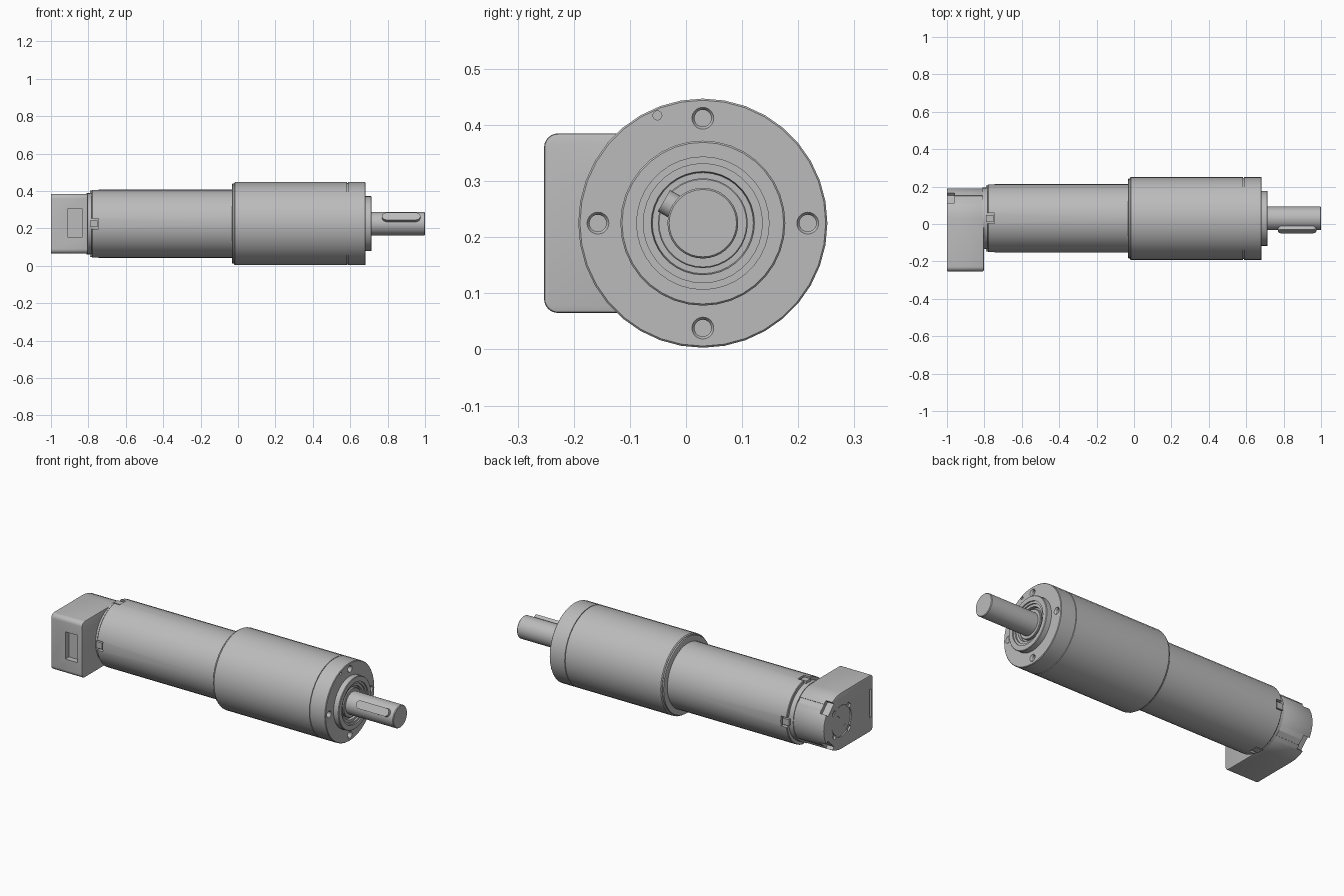
import bpy, bmesh
from math import sin, cos, pi, radians
from mathutils import Matrix, Vector

if "Cube" in bpy.data.objects:
    bpy.data.objects.remove(bpy.data.objects["Cube"])

AY, AZ = 0.03, 0.225          # centre line of the motor, parallel to x
AXIS = Matrix.Translation((0, AY, AZ))

grey = bpy.data.materials.new("machined grey")
grey.use_nodes = True
COLOUR = (0.5, 0.5, 0.5, 1)
grey.diffuse_color = COLOUR
grey.node_tree.nodes["Principled BSDF"].inputs["Base Color"].default_value = COLOUR


def finish(bm, name, matrix=Matrix()):
    bmesh.ops.recalc_face_normals(bm, faces=bm.faces)
    mesh = bpy.data.meshes.new(name)
    bm.transform(matrix)
    bm.to_mesh(mesh)
    bm.free()
    mesh.materials.append(grey)
    ob = bpy.data.objects.new(name, mesh)
    bpy.context.collection.objects.link(ob)
    return ob


def lathe(name, profile, n=36, matrix=AXIS):
    """Turn (x, radius) points about the x axis; ends on the axis are capped."""
    bm = bmesh.new()
    rings = []
    for x, r in profile:
        rings.append([bm.verts.new((x, r * cos(2 * pi * i / n), r * sin(2 * pi * i / n)))
                      for i in range(n)])
    for a, b in zip(rings, rings[1:]):
        for i in range(n):
            j = (i + 1) % n
            bm.faces.new((a[i], a[j], b[j], b[i]))
    bm.faces.new(rings[0])
    bm.faces.new(rings[-1])
    return finish(bm, name, matrix)


def prism(name, outline, low, high, matrix=Matrix()):
    """Extrude an outline of (y, z) points along x."""
    bm = bmesh.new()
    face = bm.faces.new([bm.verts.new((low, y, z)) for y, z in outline])
    new = bmesh.ops.extrude_face_region(bm, geom=[face])["geom"]
    bmesh.ops.translate(bm, vec=(high - low, 0, 0),
                        verts=[v for v in new if isinstance(v, bmesh.types.BMVert)])
    return finish(bm, name, matrix)


def box(name, centre, size, matrix=Matrix()):
    bm = bmesh.new()
    bmesh.ops.create_cube(bm, size=1)
    bm.transform(Matrix.Translation(centre) @ Matrix.Diagonal((*size, 1)))
    return finish(bm, name, matrix)


def arc(cy, cz, r, start, end, steps):
    return [(cy + r * cos(radians(start + (end - start) * i / steps)),
             cz + r * sin(radians(start + (end - start) * i / steps)))
            for i in range(steps + 1)]


def turned(angle):
    """Frame on the axis whose +y points outwards at the given angle."""
    return AXIS @ Matrix.Rotation(radians(angle), 4, 'X')


def modify(ob, name, kind, **settings):
    mod = ob.modifiers.new(name, kind)
    for key, value in settings.items():
        setattr(mod, key, value)
    bpy.ops.object.select_all(action='DESELECT')
    ob.select_set(True)
    bpy.context.view_layer.objects.active = ob
    bpy.ops.object.modifier_apply(modifier=mod.name)


def cut(ob, cutters):
    for c in cutters:
        modify(ob, "cut", 'BOOLEAN', object=c, operation='DIFFERENCE', solver='EXACT')
        bpy.data.objects.remove(c)


# Gearbox: rear lip, main barrel and front flange with a seam between
lathe("gearbox_rear_lip", [(-0.032, 0.208), (-0.03, 0.214), (-0.015, 0.214)])
lathe("gearbox_barrel", [(-0.022, 0.217), (-0.017, 0.222), (0.583, 0.222), (0.583, 0.217),
                         (0.589, 0.217)])
flange = lathe("gearbox_flange", [(0.587, 0.222), (0.68, 0.222), (0.683, 0.219)])

# Four countersunk screw holes and one small pin hole
holes = []
for a in range(0, 360, 90):
    holes.append(lathe("hole", [(0.63, 0.015), (0.676, 0.015), (0.69, 0.024)], 20,
                       turned(a) @ Matrix.Translation((0, 0.187, 0))))
holes.append(lathe("hole", [(0.66, 0.008), (0.69, 0.008)], 14,
                   Matrix.Translation((0, -0.051, 0.417))))
cut(flange, holes)

# Raised pilot with stepped bearing seat, ending at the bottom of the seat
lathe("pilot_ring", [(0.67, 0.147), (0.712, 0.147), (0.715, 0.144), (0.715, 0.118),
                     (0.708, 0.118), (0.708, 0.106), (0.7, 0.106), (0.7, 0.092),
                     (0.685, 0.09), (0.685, 0.06)])
lathe("bearing_inner_ring", [(0.68, 0.08), (0.698, 0.08), (0.7, 0.078), (0.7, 0.06)])

# Output shaft and its round-ended key
lathe("output_shaft", [(0.68, 0.063), (0.996, 0.063), (1.0, 0.06)])
W = 0.022
bm = bmesh.new()
ends = [(0.953, -90), (0.792, 90)]
outline = [p for x, a in ends for p in arc(x, 0, W, a, a + 180, 10)]
bottom = bm.faces.new([bm.verts.new((x, 0.04, z)) for x, z in outline])
extruded = bmesh.ops.extrude_face_region(bm, geom=[bottom])["geom"]
bmesh.ops.translate(bm, vec=(0, 0.04, 0),
                    verts=[v for v in extruded if isinstance(v, bmesh.types.BMVert)])
finish(bm, "shaft_key", turned(150))

# Motor tube with a notch on each quarter of its rear rim
tube = lathe("motor_tube", [(-0.782, 0.18), (-0.779, 0.183), (-0.02, 0.183)])
cut(tube, [box("notch", (-0.77, 0.185, 0), (0.05, 0.05, 0.056), turned(a))
           for a in range(0, 360, 90)])
lathe("motor_rear_collar", [(-0.81, 0.164), (-0.77, 0.164)])
for a in range(0, 360, 90):
    box("collar_tongue", (-0.772, 0.166, 0), (0.04, 0.022, 0.036), turned(a))

# Encoder housing: square towards the front, round towards the back
R = 0.16
outline = (arc(AY, AZ, R, -90, 90, 18) + arc(-0.228, AZ + R - 0.025, 0.025, 90, 180, 6)
           + arc(-0.228, AZ - R + 0.025, 0.025, 180, 270, 6))
housing = prism("encoder_housing", outline, -1.0, -0.803)
modify(housing, "soft edge", 'BEVEL', width=0.005, segments=2, limit_method='ANGLE',
       angle_limit=radians(40))
cutters = [box("socket", (-0.871, -0.25, AZ + 0.003), (0.076, 0.06, 0.155)),
           box("end_slot", (-1.0, -0.228, AZ), (0.03, 0.018, 0.16))]
for a in (45, -45):
    cutters.append(box("rim_notch", (-0.985, 0.16, 0), (0.05, 0.05, 0.075), turned(a)))
    # long narrow groove beside each rim notch
    cutters.append(box("side_groove", (-0.88, 0.16, 0), (0.2, 0.01, 0.03), turned(a)))
# shallow ring and four keys around the end disc
cutters.append(lathe("disc_recess", [(-1.02, 0.088), (-0.993, 0.088)]))
for a in range(45, 360, 90):
    cutters.append(box("disc_key", (-1.0, 0.092, 0), (0.02, 0.024, 0.03), turned(a)))
cut(housing, cutters)

# Slotted end disc
disc = lathe("encoder_end_disc", [(-0.996, 0.083), (-0.985, 0.083)])
cut(disc, [box("slot", (-0.996, 0, 0), (0.012, 0.1, 0.012), turned(45))])

# Smooth round surfaces, crisp edges
for ob in bpy.context.collection.objects:
    if ob.type == 'MESH' and grey.name in ob.data.materials:
        bpy.ops.object.select_all(action='DESELECT')
        ob.select_set(True)
        bpy.context.view_layer.objects.active = ob
        bpy.ops.object.shade_smooth_by_angle(angle=radians(30))
